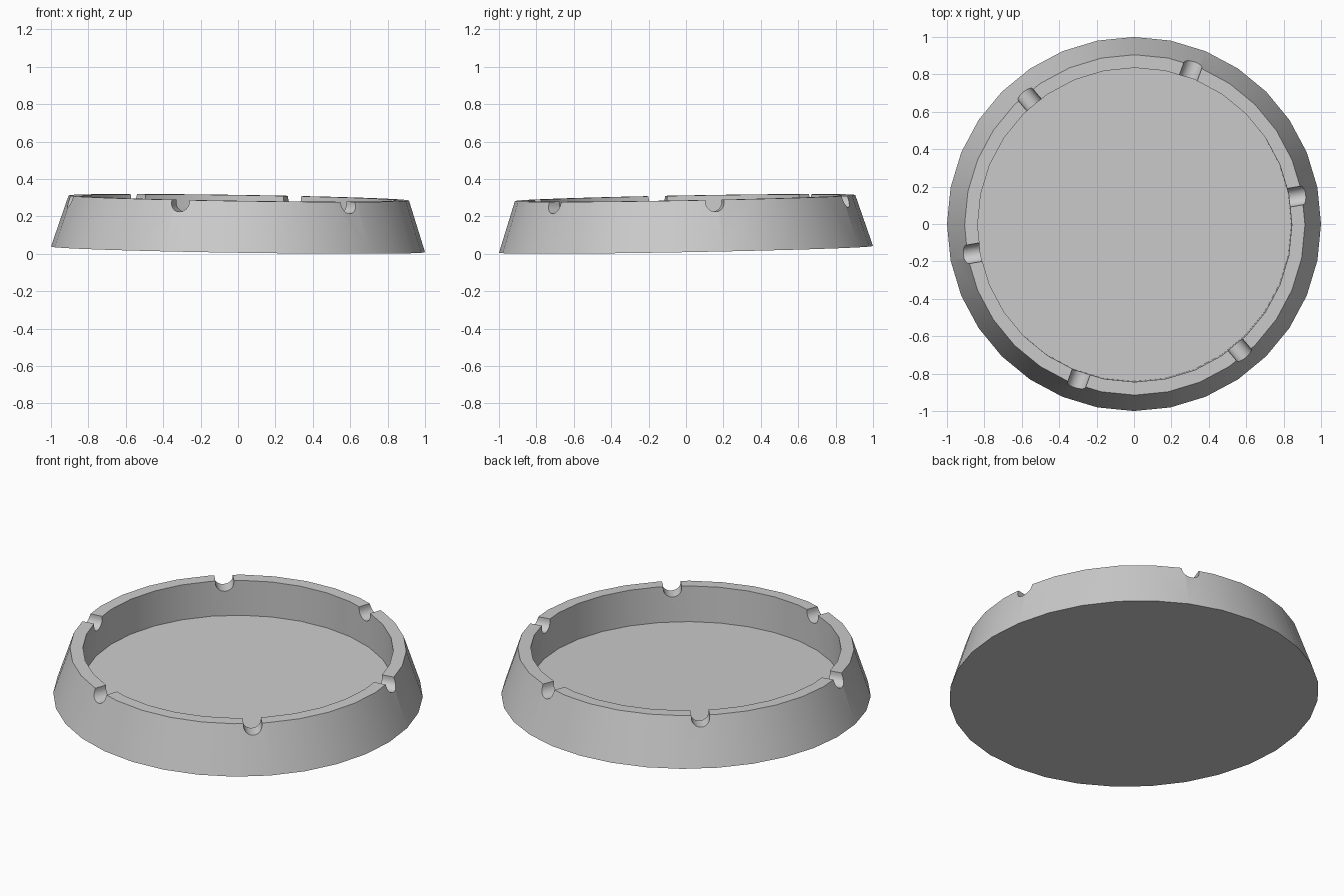
import bpy, bmesh, math
from mathutils import Vector, Matrix

if "Cube" in bpy.data.objects:
    bpy.data.objects.remove(bpy.data.objects["Cube"])

SIDES = 32

def make_object(name, bm):
    bmesh.ops.recalc_face_normals(bm, faces=bm.faces)
    mesh = bpy.data.meshes.new(name)
    bm.to_mesh(mesh)
    bm.free()
    ob = bpy.data.objects.new(name, mesh)
    bpy.context.collection.objects.link(ob)
    return ob

# Dish: profile of (radius, height) swept round, capped at base and floor
profile = [(1.0, 0.0), (0.91, 0.275), (0.84, 0.275), (0.84, 0.064)]
bm = bmesh.new()
rings = [[bm.verts.new((r * math.cos(math.tau * i / SIDES),
                        r * math.sin(math.tau * i / SIDES), z))
          for i in range(SIDES)] for r, z in profile]
for a, b in zip(rings, rings[1:]):
    for i in range(SIDES):
        j = (i + 1) % SIDES
        bm.faces.new((a[i], a[j], b[j], b[i]))
bm.faces.new(rings[0])
bm.faces.new(rings[-1])
dish = make_object("ashtray_dish", bm)

# Cutters: six U-shaped prisms around the rim
R, ZC = 0.05, 0.262
section = [(-R, 0.4)] + [(-R * math.cos(math.pi * k / 12), ZC - R * math.sin(math.pi * k / 12))
                         for k in range(13)] + [(R, 0.4)]
bm = bmesh.new()
for n in range(6):
    turn = Matrix.Rotation(math.radians(10 + 60 * n), 3, 'Z')
    ends = [[bm.verts.new(turn @ Vector((x, y, z))) for y, z in section] for x in (0.7, 1.1)]
    for i in range(len(section)):
        j = (i + 1) % len(section)
        bm.faces.new((ends[0][i], ends[0][j], ends[1][j], ends[1][i]))
    bm.faces.new(ends[0])
    bm.faces.new(ends[1])
cutter = make_object("notch_cutter", bm)
cutter.hide_render = True

# Cut the rests into the rim
mod = dish.modifiers.new("notches", 'BOOLEAN')
mod.operation = 'DIFFERENCE'
mod.solver = 'EXACT'
mod.object = cutter
bpy.context.view_layer.objects.active = dish
dish.select_set(True)
cutter.select_set(False)
bpy.ops.object.modifier_apply(modifier=mod.name)
bpy.data.objects.remove(cutter)

# Slight tilt, lowest towards front right, resting on the ground
tilt = Vector((0, 0, 1)).rotation_difference(Vector((0.015, -0.018, 1))).to_matrix().to_4x4()
dish.data.transform(tilt)
lowest = min(v.co.z for v in dish.data.vertices)
dish.data.transform(Matrix.Translation((0, 0, -lowest)))
bpy.ops.object.shade_smooth_by_angle(angle=math.radians(30))
